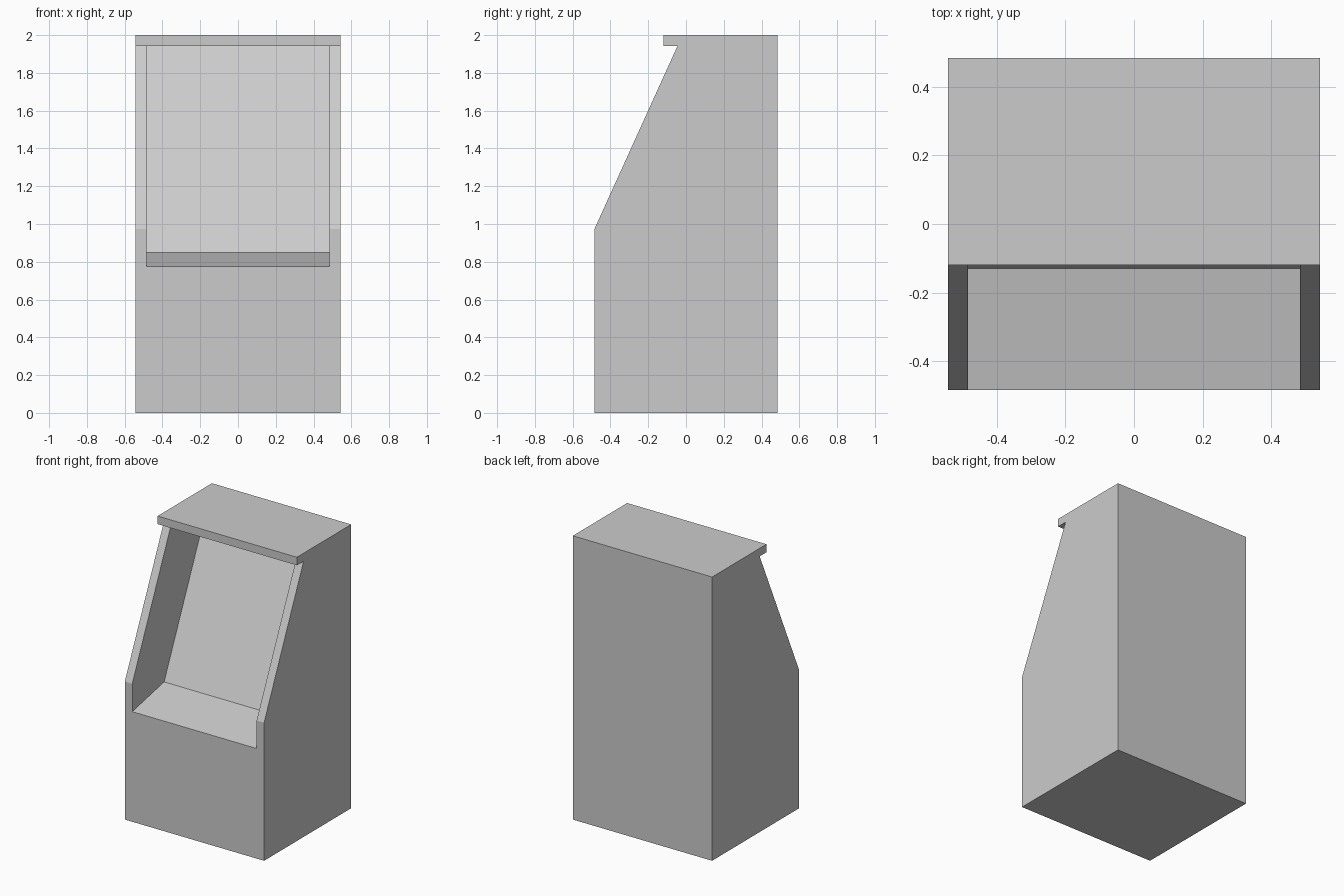
import bpy, bmesh

if "Cube" in bpy.data.objects:
    bpy.data.objects.remove(bpy.data.objects["Cube"])


def extrude_profile(name, profile, half_width):
    """Solid made from a (y, z) side profile, extruded evenly along x."""
    bm = bmesh.new()
    face = bm.faces.new([bm.verts.new((-half_width, y, z)) for y, z in profile])
    new = bmesh.ops.extrude_face_region(bm, geom=[face])["geom"]
    verts = [v for v in new if isinstance(v, bmesh.types.BMVert)]
    bmesh.ops.translate(bm, vec=(2 * half_width, 0, 0), verts=verts)
    bmesh.ops.recalc_face_normals(bm, faces=bm.faces)
    mesh = bpy.data.meshes.new(name)
    bm.to_mesh(mesh)
    bm.free()
    obj = bpy.data.objects.new(name, mesh)
    bpy.context.collection.objects.link(obj)
    return obj


HALF_W, HALF_D = 0.543, 0.485
WALL = 0.058
ROOF_Z = 1.943

# Cabinet body: upright box with a sloping upper front
cabinet = extrude_profile("cabinet_body", [
    (-HALF_D, 0), (HALF_D, 0), (HALF_D, ROOF_Z),
    (-0.045, ROOF_Z), (-HALF_D, 0.973)], HALF_W)

# Recess between the side walls: tilted shelf and sloping back panel
recess = extrude_profile("recess_cutter", [
    (-0.60, 0.752), (-0.13, 0.85), (0.437, 2.10), (-0.60, 2.10)], HALF_W - WALL)
recess.hide_render = True

cut = cabinet.modifiers.new("recess", "BOOLEAN")
cut.operation = "DIFFERENCE"
cut.solver = "EXACT"
cut.object = recess
bpy.context.view_layer.objects.active = cabinet
bpy.ops.object.modifier_apply(modifier=cut.name)
bpy.data.objects.remove(recess)

# Roof slab with a front overhang
extrude_profile("roof_slab", [
    (-0.12, ROOF_Z), (HALF_D, ROOF_Z), (HALF_D, 2.0), (-0.12, 2.0)], HALF_W)
